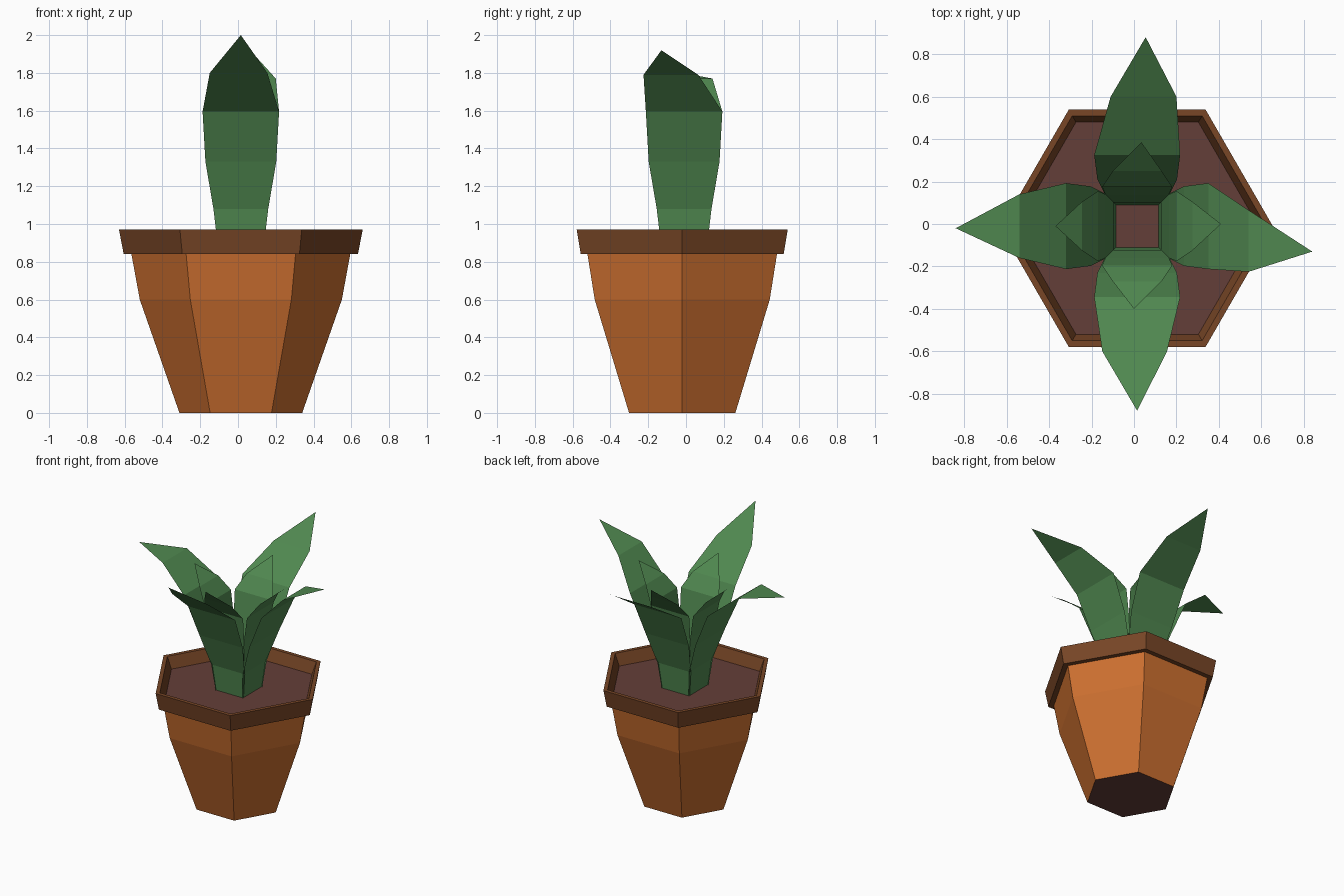
import bpy, bmesh, math

if "Cube" in bpy.data.objects:
    bpy.data.objects.remove(bpy.data.objects["Cube"])


def material(name, rgb):
    m = bpy.data.materials.new(name)
    m.diffuse_color = [(c / 255 / 12.92 if c < 10 else ((c / 255 + 0.055) / 1.055) ** 2.4)
                       for c in rgb] + [1.0]
    m.use_nodes = True
    m.node_tree.nodes["Principled BSDF"].inputs["Base Color"].default_value = m.diffuse_color
    return m


TERRACOTTA = material("terracotta", (205, 112, 48))
RIM = material("rim brown", (120, 70, 38))
SOIL = material("soil", (100, 62, 56))
LEAF = material("leaf green", (80, 136, 80))


def finish(name, bm, *mats):
    me = bpy.data.meshes.new(name)
    bm.to_mesh(me)
    bm.free()
    for m in mats:
        me.materials.append(m)
    ob = bpy.data.objects.new(name, me)
    bpy.context.collection.objects.link(ob)
    return ob


def hex_ring(bm, r, z):
    return [bm.verts.new((0.015 + r * math.cos(math.radians(60 * i)),
                          -0.02 + r * math.sin(math.radians(60 * i)), z)) for i in range(6)]


def hex_loft(bm, profile):
    rings = [hex_ring(bm, r, z) for r, z in profile]
    for a, b in zip(rings, rings[1:]):
        for i in range(6):
            j = (i + 1) % 6
            bm.faces.new((a[i], a[j], b[j], b[i]))
    return rings


# Pot body, with a dark underside
bm = bmesh.new()
rings = hex_loft(bm, [(0.325, 0), (0.535, 0.6), (0.58, 0.845)])
bm.faces.new(rings[0][::-1]).material_index = 1
finish("pot_body", bm, TERRACOTTA, SOIL)

# Rim: underside, outer wall, top lip and sloped inner wall
bm = bmesh.new()
hex_loft(bm, [(0.57, 0.84), (0.62, 0.84), (0.645, 0.97), (0.612, 0.97), (0.577, 0.88)])
finish("pot_rim", bm, RIM)

# Soil surface
bm = bmesh.new()
bm.faces.new(hex_ring(bm, 0.578, 0.88))
finish("soil", bm, SOIL)


def leaf(name, quarter, sections, tip):
    """Blade from sections (outward, z, width, sideways) ending in a point."""
    a = math.radians(90 * quarter)
    c, s = math.cos(a), math.sin(a)

    def at(r, side, z):
        return bm.verts.new((0.015 + c * r - s * side, -0.01 + s * r + c * side, z))

    bm = bmesh.new()
    prev = None
    for r, z, w, off in sections:
        pair = (at(r, off - w / 2, z), at(r, off + w / 2, z))
        if prev:
            bm.faces.new((prev[0], prev[1], pair[1], pair[0]))
        prev = pair
    bm.faces.new((prev[0], prev[1], at(*tip)))
    finish(name, bm, LEAF)


# Outer leaves: shared stalk, individual shoulder and tip
outer_stalk = [(0.115, 0.87, 0.24, 0), (0.135, 1.08, 0.29, 0),
               (0.22, 1.33, 0.375, 0), (0.335, 1.595, 0.405, 0)]
outer = [((0.525, 1.79, 0.29, -0.07), (0.825, -0.12, 1.92)),
         ((0.61, 1.77, 0.31, -0.03), (0.89, -0.04, 1.93)),
         ((0.555, 1.77, 0.30, 0.0), (0.855, 0.01, 1.80)),
         ((0.59, 1.80, 0.305, -0.012), (0.87, 0.0, 2.0))]
# Inner leaves: shorter and more upright
inner_stalk = [(0.10, 0.87, 0.20, 0), (0.112, 1.1, 0.24, 0), (0.15, 1.35, 0.30, 0),
               (0.185, 1.54, 0.33, 0), (0.26, 1.65, 0.23, 0)]
inner = [(0.395, 0.01, 1.765), (0.395, -0.02, 1.78), (0.385, 0.0, 1.755), (0.39, -0.015, 1.78)]

for k, side in enumerate(("right", "back", "left", "front")):
    shoulder, tip = outer[k]
    leaf("outer_leaf_" + side, k, outer_stalk + [shoulder], tip)
    leaf("inner_leaf_" + side, k, inner_stalk, inner[k])
